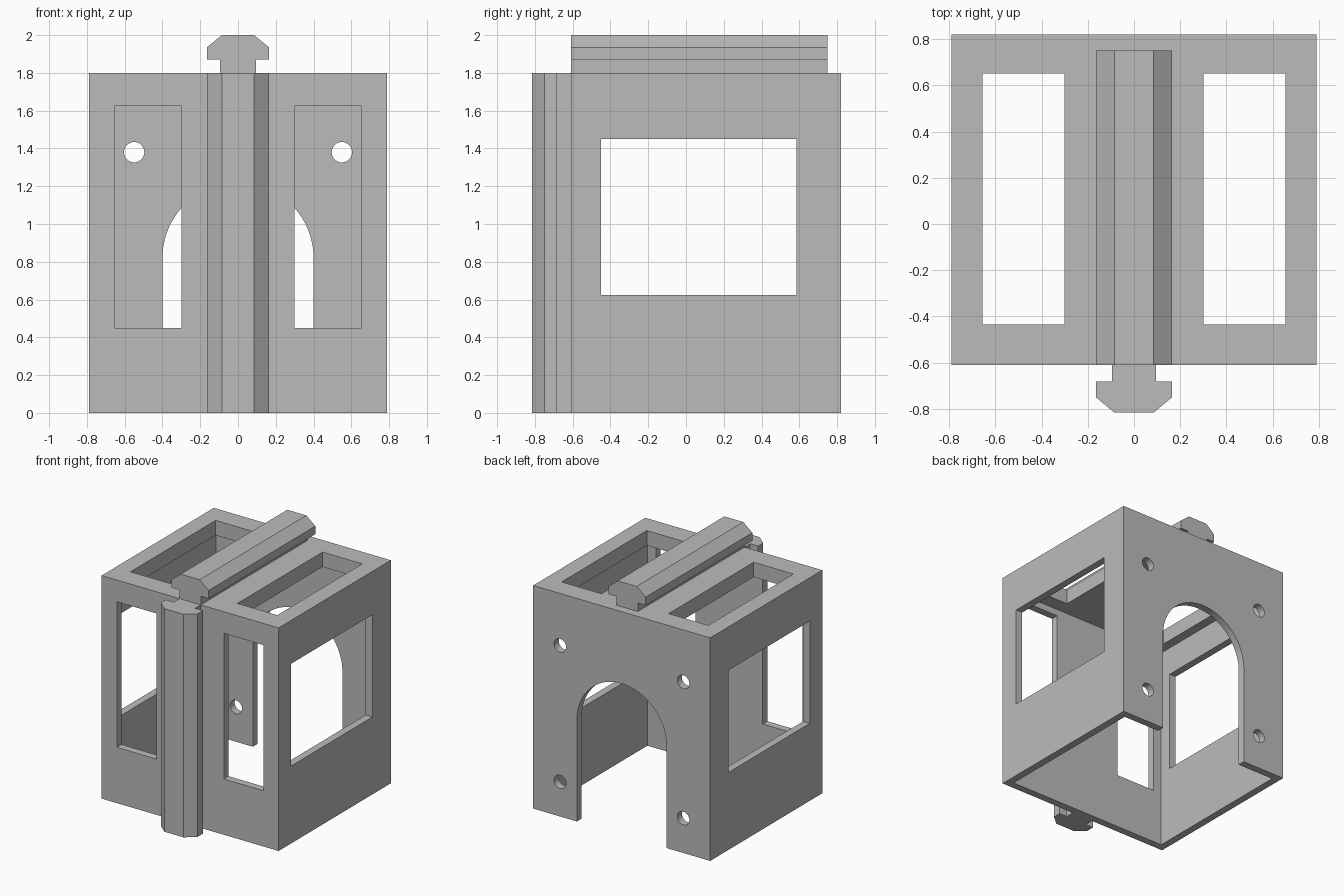
import bpy, bmesh, math
from mathutils import Vector

cube = bpy.data.objects.get("Cube")
if cube:
    bpy.data.objects.remove(cube, do_unlink=True)

grey = bpy.data.materials.new("light_grey")
grey.use_nodes = True
colour = (0.5, 0.5, 0.5, 1)
grey.diffuse_color = colour
grey.node_tree.nodes["Principled BSDF"].inputs["Base Color"].default_value = colour

HALF_X, FRONT, BACK, TOP = 0.79, -0.61, 0.82, 1.8
WALL, ROOF = 0.06, 0.12


def prism(name, points, extrude):
    """Extrude a closed outline of 3D points along a vector."""
    bm = bmesh.new()
    face = bm.faces.new([bm.verts.new(p) for p in points])
    moved = bmesh.ops.extrude_face_region(bm, geom=[face])["geom"]
    verts = [g for g in moved if isinstance(g, bmesh.types.BMVert)]
    bmesh.ops.translate(bm, verts=verts, vec=Vector(extrude))
    bmesh.ops.recalc_face_normals(bm, faces=bm.faces[:])
    mesh = bpy.data.meshes.new(name)
    bm.to_mesh(mesh)
    bm.free()
    mesh.materials.append(grey)
    obj = bpy.data.objects.new(name, mesh)
    bpy.context.collection.objects.link(obj)
    return obj


def box(name, x, y, z):
    outline = [(x[0], y[0], z[0]), (x[1], y[0], z[0]), (x[1], y[1], z[0]), (x[0], y[1], z[0])]
    return prism(name, outline, (0, 0, z[1] - z[0]))


def cut(target, cutter):
    mod = target.modifiers.new(cutter.name, 'BOOLEAN')
    mod.operation, mod.solver, mod.object = 'DIFFERENCE', 'EXACT', cutter
    bpy.context.view_layer.objects.active = target
    bpy.ops.object.modifier_apply(modifier=mod.name)
    bpy.data.objects.remove(cutter, do_unlink=True)


def arc(cx, cz, r, y, start, end, steps):
    angles = [start + (end - start) * i / steps for i in range(steps + 1)]
    return [(cx + r * math.cos(a), y, cz + r * math.sin(a)) for a in angles]


# Hollow housing, open underneath
housing = box("housing", (-HALF_X, HALF_X), (FRONT, BACK), (0, TOP))
cut(housing, box("cavity", (-HALF_X + WALL, HALF_X - WALL),
                 (FRONT + WALL, BACK - WALL), (-0.2, TOP - ROOF)))

# Side windows
cut(housing, box("side_windows", (-1, 1), (-0.45, 0.585), (0.625, 1.45)))

# Front and roof windows, and screw holes in the back wall
for s in (-1, 1):
    x = sorted((s * 0.30, s * 0.655))
    cut(housing, box("front_window", x, (FRONT - 0.1, FRONT + 0.1), (0.45, 1.625)))
    cut(housing, box("roof_window", x, (-0.435, 0.65), (TOP - 0.16, TOP + 0.1)))
    for z in (0.28, 1.38):
        ring = arc(s * 0.55, z, 0.054, BACK - 0.1, 0, math.tau, 32)[:-1]
        cut(housing, prism("screw_hole", ring, (0, 0.2, 0)))

# Arched doorway in the back wall
y = BACK - 0.1
arch = [(-0.4, y, -0.1), (0.4, y, -0.1)] + arc(0, 0.82, 0.4, y, 0, math.pi, 40)
cut(housing, prism("arched_doorway", arch, (0, 0.2, 0)))

# Rail section: narrow stem with a wider chamfered head (half width, height)
half = [(0.095, 0), (0.095, 0.07), (0.165, 0.07), (0.165, 0.135), (0.085, 0.2)]
section = half + [(-w, h) for w, h in reversed(half)]
prism("roof_rail", [(w, FRONT, TOP + h) for w, h in section], (0, 0.75 - FRONT, 0))
prism("front_rail", [(w, FRONT - h * 1.03, 0) for w, h in section], (0, 0, TOP))
